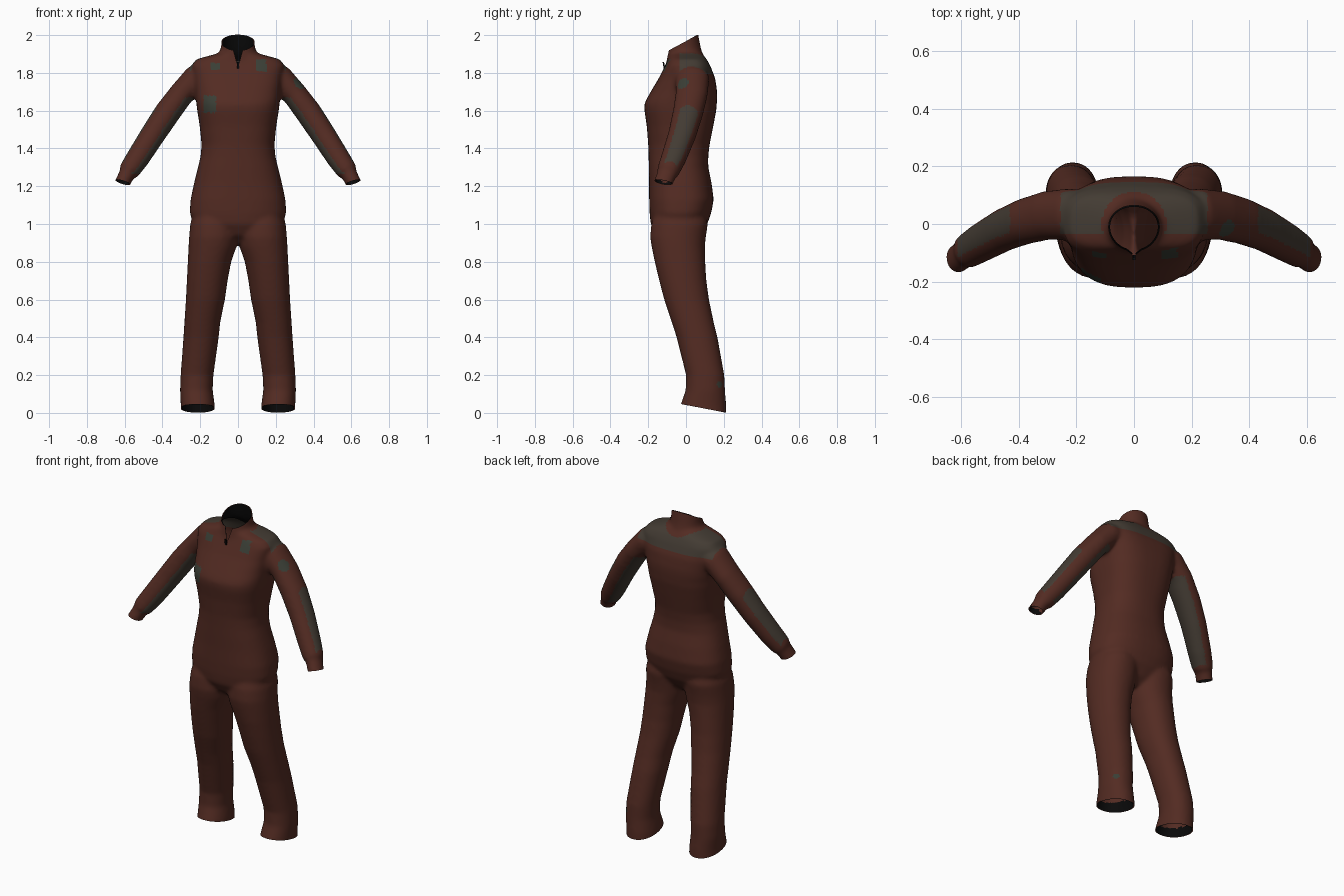
import bpy, bmesh, math
from mathutils import Vector

if "Cube" in bpy.data.objects:
    bpy.data.objects.remove(bpy.data.objects["Cube"])

N = 40


def material(name, rgb):
    m = bpy.data.materials.new(name)
    m.diffuse_color = (*rgb, 1)
    m.use_nodes = True
    m.node_tree.nodes["Principled BSDF"].inputs["Base Color"].default_value = m.diffuse_color
    return m


brown = material("rust_brown_cloth", (0.086, 0.024, 0.016))
grey = material("grey_panel_cloth", (0.056, 0.044, 0.033))
teal = material("dark_green_badge", (0.042, 0.048, 0.036))
black = material("black_lining", (0.003, 0.003, 0.003))


def power(v, e):
    return math.copysign(abs(v) ** (2 / e), v)


def loft(bm, rings):
    """Closed tube through (centre, side axis, depth axis, squareness) rings."""
    loops = []
    for c, u, v, e in rings:
        loops.append([bm.verts.new(c + u * power(math.cos(a), e) + v * power(math.sin(a), e))
                      for a in (2 * math.pi * i / N for i in range(N))])
    for a, b in zip(loops, loops[1:]):
        for i in range(N):
            j = (i + 1) % N
            bm.faces.new((a[i], a[j], b[j], b[i]))
    bm.faces.new(loops[0][::-1])
    bm.faces.new(loops[-1])


def level(z, x0, x1, y0, y1, e):
    return (Vector(((x0 + x1) / 2, (y0 + y1) / 2, z)),
            Vector(((x1 - x0) / 2, 0, 0)), Vector((0, (y1 - y0) / 2, 0)), e)


bm = bmesh.new()

# torso: height, half width, front, back, squareness
torso = [(0.90, 0.05, -0.10, 0.03, 2), (0.94, 0.14, -0.155, 0.075, 2.1),
         (1.0, 0.235, -0.187, 0.113, 2.3), (1.06, 0.256, -0.193, 0.134, 2.4),
         (1.13, 0.251, -0.195, 0.147, 2.5), (1.22, 0.232, -0.195, 0.135, 2.4),
         (1.30, 0.212, -0.197, 0.118, 2.4), (1.36, 0.198, -0.198, 0.118, 2.4),
         (1.42, 0.193, -0.20, 0.125, 2.4), (1.52, 0.203, -0.208, 0.145, 2.6),
         (1.60, 0.216, -0.220, 0.160, 2.7), (1.635, 0.220, -0.221, 0.163, 2.7),
         (1.665, 0.223, -0.207, 0.165, 2.8), (1.70, 0.226, -0.187, 0.165, 2.8),
         (1.77, 0.234, -0.145, 0.155, 3.0), (1.84, 0.246, -0.11, 0.128, 3.2),
         (1.872, 0.222, -0.095, 0.11, 3.0), (1.897, 0.13, -0.09, 0.09, 2.5),
         (1.91, 0.09, -0.08, 0.075, 2.2)]
loft(bm, [level(z, -w, w, f, b, e) for z, w, f, b, e in torso])

# collar
collar = [(1.82, 0.095, -0.11, 0.09), (1.90, 0.098, -0.098, 0.088),
          (1.94, 0.09, -0.09, 0.077), (2.06, 0.085, -0.085, 0.055)]
loft(bm, [level(z, -w, w, f, b, 2) for z, w, f, b in collar])

# legs: height, inner, outer, front, back
legs = [(1.10, 0.03, 0.22, -0.15, 0.09), (1.0, 0.0, 0.253, -0.184, 0.116),
        (0.93, 0.0, 0.259, -0.19, 0.105),
        (0.88, 0.008, 0.262, -0.182, 0.10), (0.80, 0.036, 0.266, -0.166, 0.102),
        (0.70, 0.055, 0.271, -0.142, 0.108), (0.60, 0.069, 0.276, -0.116, 0.122),
        (0.48, 0.094, 0.284, -0.076, 0.147), (0.40, 0.102, 0.289, -0.05, 0.167),
        (0.20, 0.13, 0.304, 0.0, 0.203), (0.12, 0.134, 0.307, -0.002, 0.207),
        (0.04, 0.123, 0.303, -0.03, 0.213), (-0.06, 0.12, 0.303, -0.035, 0.215)]
# sleeves: centre, radius, depth radius
sleeves = [(0.13, 0.03, 1.80, 0.055, 0.08), (0.225, 0.033, 1.767, 0.074, 0.09),
           (0.30, 0.03, 1.688, 0.066, 0.085), (0.375, 0.01, 1.588, 0.069, 0.08),
           (0.45, -0.02, 1.475, 0.066, 0.074), (0.53, -0.065, 1.35, 0.062, 0.067),
           (0.578, -0.095, 1.28, 0.056, 0.06), (0.586, -0.10, 1.268, 0.043, 0.052),
           (0.608, -0.118, 1.225, 0.041, 0.05), (0.64, -0.14, 1.165, 0.041, 0.05)]
for s in (1, -1):
    loft(bm, [level(z, s * a, s * b, f, k, 2.15) for z, a, b, f, k in legs])
    pts = [Vector((s * x, y, z)) for x, y, z, _, _ in sleeves]
    rings = []
    for i, p in enumerate(pts):
        d = (pts[min(i + 1, len(pts) - 1)] - pts[max(i - 1, 0)]).normalized()
        v = (Vector((0, 1, 0)) - d * d.y).normalized()
        rings.append((p, v.cross(d) * sleeves[i][3], v * sleeves[i][4], 2.1))
    loft(bm, rings)
bmesh.ops.recalc_face_normals(bm, faces=bm.faces[:])

# fuse everything into one soft cloth skin
mesh = bpy.data.meshes.new("rough_suit")
bm.to_mesh(mesh)
bm.free()
rough = bpy.data.objects.new("rough_suit", mesh)
bpy.context.collection.objects.link(rough)
remesh = rough.modifiers.new("fuse", 'REMESH')
remesh.mode = 'VOXEL'
remesh.voxel_size = 0.010
soft = rough.modifiers.new("soften", 'SMOOTH')
soft.factor = 0.5
soft.iterations = 12
dg = bpy.context.evaluated_depsgraph_get()
skin = bpy.data.meshes.new_from_object(rough.evaluated_get(dg))
bpy.data.objects.remove(rough)
skin.materials.clear()
for m in (brown, grey, teal):
    skin.materials.append(m)

bm = bmesh.new()
bm.from_mesh(skin)


def cut(test, point, normal, clear=True):
    faces = [f for f in bm.faces if test(f.calc_center_median())]
    geom = set(faces)
    for f in faces:
        geom.update(f.edges)
        geom.update(f.verts)
    bmesh.ops.bisect_plane(bm, geom=list(geom), plane_co=point, plane_no=normal,
                           clear_outer=clear)


# open the neck, hems and cuffs
cut(lambda c: c.z > 1.86 and abs(c.x) < 0.2, (0, 0.06, 2.0), (0, -0.08, 0.15))
cut(lambda c: c.z < 0.2, (0, 0.21, 0.002), (0, -0.19, -1))
for s in (1, -1):
    cut(lambda c: c.x * s > 0.5 and c.z < 1.3, (s * 0.606, -0.117, 1.219), (s * 0.3, -0.2, -0.93))

# V opening below the collar
for s in (1, -1):
    cut(lambda c: c.y < -0.04 and c.z > 1.8 and abs(c.x) < 0.08,
        (0, 0, 1.83), (s * 0.10, 0, -0.028), False)
vee = [f for f in bm.faces if f.calc_center_median().y < -0.04
       and f.calc_center_median().z > 1.83
       and abs(f.calc_center_median().x) < 0.28 * (f.calc_center_median().z - 1.83)]
bmesh.ops.delete(bm, geom=vee, context='FACES')

# crisp yoke edges across the back and along the shoulder front
cut(lambda c: c.y > 0.02 and 1.75 < c.z < 1.84 and abs(c.x) < 0.27, (0, 0, 1.795), (0, 0, 1), False)
cut(lambda c: c.z > 1.8 and 0.09 < abs(c.x) < 0.27, (0, -0.035, 0), (0, 1, 0), False)

# colour panels
badges = [(-0.15, 1.635, 0.032, 0.045), (0.12, 1.84, 0.03, 0.032), (-0.12, 1.835, 0.025, 0.018)]
spots = [(Vector((0.325, -0.02, 1.745)), 0.034), (Vector((0.275, 0.175, 0.15)), 0.02)]
bm.normal_update()
for f in bm.faces:
    c, n = f.calc_center_median(), f.normal
    x = abs(c.x)
    out = 0.8 * n.x * math.copysign(1, c.x) + 0.6 * n.z
    f.smooth = True
    f.material_index = 0
    yoke = c.z > 1.795 and c.y > -0.035 and x < 0.255 and c.z < 1.905 and math.hypot(c.x, c.y) > 0.112
    under = 0.235 < x < 0.57 and 1.265 < c.z < 1.67 and out < -0.45
    elbow = 0.43 < x < 0.61 and c.z > 1.285 and out > 0.68 and n.y > -0.4
    if yoke or under or elbow:
        f.material_index = 1
    elif (c.y < -0.05 and any(abs(c.x - a) < w and abs(c.z - b) < h for a, b, w, h in badges)
          or any((c - p).length < r for p, r in spots)):
        f.material_index = 2
bm.to_mesh(skin)

# dark lining just inside the openings
bm.normal_update()
for v in bm.verts:
    v.co -= v.normal * 0.005


def near_opening(c):
    return ((c.z > 1.84 and math.hypot(c.x, c.y) < 0.11) or c.z < 0.09
            or (abs(c.x) > 0.57 and c.z < 1.255))


bmesh.ops.delete(bm, geom=[f for f in bm.faces if not near_opening(f.calc_center_median())],
                 context='FACES')
bmesh.ops.reverse_faces(bm, faces=bm.faces[:])
for f in bm.faces:
    f.material_index = 0
inner = bpy.data.meshes.new("lining")
bm.to_mesh(inner)
bm.free()
inner.materials.append(black)

# zip pull hanging at the bottom of the opening
bm = bmesh.new()
bmesh.ops.create_cube(bm, size=1)
for v in bm.verts:
    v.co = (v.co.x * 0.012, -0.116 + v.co.y * 0.008 - v.co.z * 0.008, 1.835 + v.co.z * 0.045)
pull = bpy.data.meshes.new("zip_pull")
bm.to_mesh(pull)
bm.free()
pull.materials.append(black)

for name, me in (("suit", skin), ("lining", inner), ("zip_pull", pull)):
    me.name = name
    bpy.context.collection.objects.link(bpy.data.objects.new(name, me))
